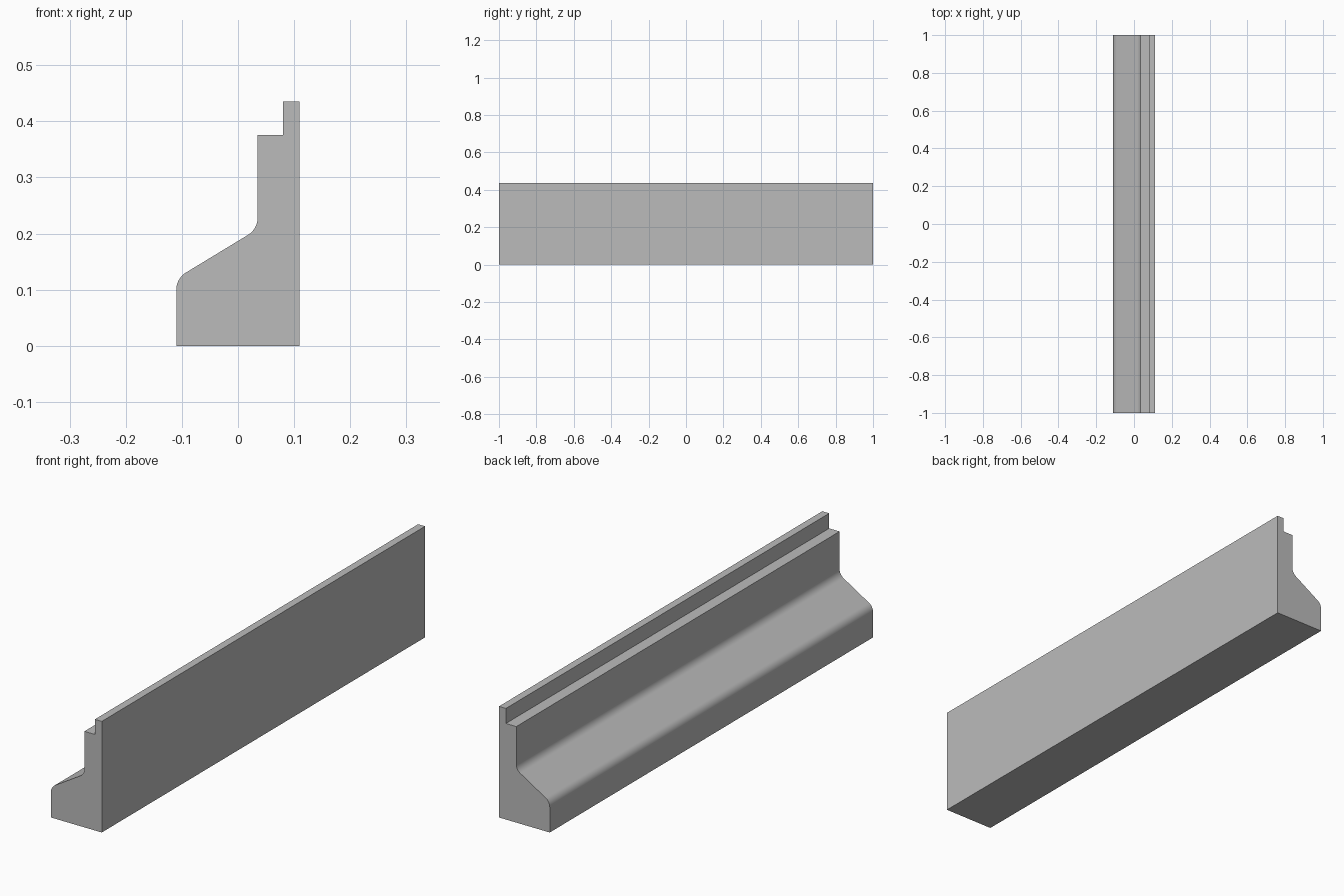
import bpy, bmesh, math
from mathutils import Vector

cube = bpy.data.objects.get("Cube")
if cube:
    bpy.data.objects.remove(cube, do_unlink=True)

# Plain grey material
grey = bpy.data.materials.new("plain grey")
grey.use_nodes = True
colour = (0.5, 0.5, 0.5, 1)
grey.diffuse_color = colour
grey.node_tree.nodes["Principled BSDF"].inputs["Base Color"].default_value = colour


def fillet(before, corner, after, radius, steps=10):
    """Points of a round arc replacing a profile corner."""
    c = Vector(corner)
    u = (Vector(before) - c).normalized()
    v = (Vector(after) - c).normalized()
    half = u.angle(v) / 2
    start, end = c + u * radius / math.tan(half), c + v * radius / math.tan(half)
    centre = c + (u + v).normalized() * radius / math.sin(half)
    a, b = start - centre, end - centre
    turn = a.angle(b)
    return [centre + (a * math.sin(turn * (1 - i / steps)) + b * math.sin(turn * i / steps))
            / math.sin(turn) for i in range(steps + 1)]


# Cross-section: flat back, stepped top, sloped and rounded toe
base, toe, neck, ledge = (-0.11, 0), (-0.11, 0.12), (0.035, 0.208), (0.035, 0.376)
profile = [base, (0.11, 0), (0.11, 0.435), (0.08, 0.435), (0.08, 0.376), ledge]
profile += fillet(ledge, neck, toe, 0.036)
profile += fillet(neck, toe, base, 0.036)

# Barrier wall: cross-section extruded along its length
bm = bmesh.new()
end_face = bm.faces.new([bm.verts.new((p[0], -1, p[1])) for p in profile])
result = bmesh.ops.extrude_face_region(bm, geom=[end_face], use_keep_orig=True)
moved = [g for g in result["geom"] if isinstance(g, bmesh.types.BMVert)]
bmesh.ops.translate(bm, verts=moved, vec=(0, 2, 0))
bmesh.ops.recalc_face_normals(bm, faces=bm.faces)
mesh = bpy.data.meshes.new("barrier_wall")
bm.to_mesh(mesh)
bm.free()
mesh.materials.append(grey)

wall = bpy.data.objects.new("barrier_wall", mesh)
bpy.context.collection.objects.link(wall)
bpy.context.view_layer.objects.active = wall
wall.select_set(True)
bpy.ops.object.shade_smooth_by_angle(angle=math.radians(30))
